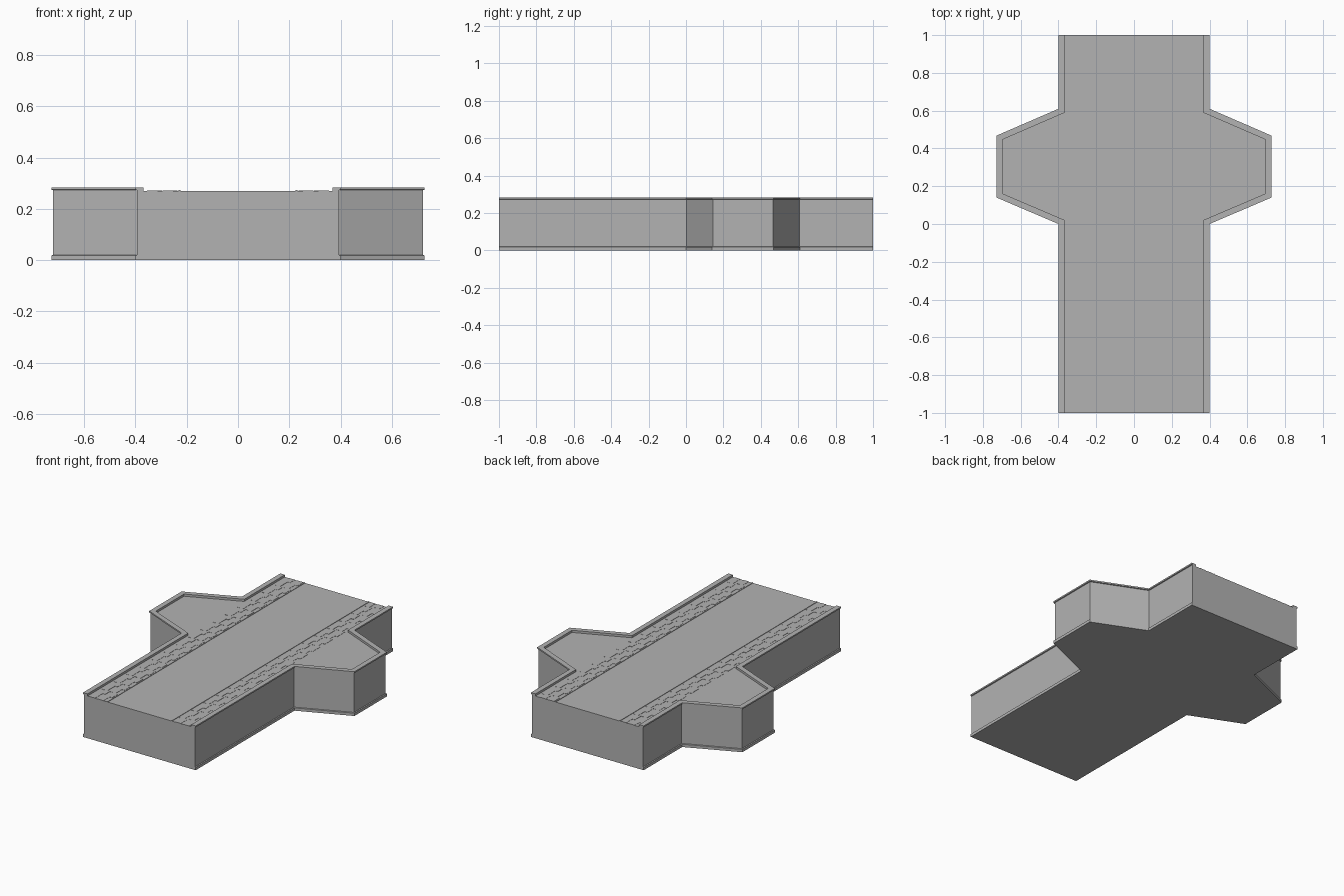
import bpy, bmesh
from mathutils import Vector

cube = bpy.data.objects.get("Cube")
if cube:
    bpy.data.objects.remove(cube)

stone = bpy.data.materials.new("stone grey")
stone.use_nodes = True
stone.diffuse_color = (0.45, 0.45, 0.45, 1)
stone.node_tree.nodes["Principled BSDF"].inputs["Base Color"].default_value = stone.diffuse_color

DECK = 0.27


def finish(bm, name):
    bmesh.ops.recalc_face_normals(bm, faces=bm.faces)
    mesh = bpy.data.meshes.new(name)
    bm.to_mesh(mesh)
    bm.free()
    mesh.materials.append(stone)
    obj = bpy.data.objects.new(name, mesh)
    bpy.context.collection.objects.link(obj)
    return obj


def add_block(bm, x0, x1, y0, y1, z0, z1):
    made = bmesh.ops.create_cube(bm, size=1)["verts"]
    for v in made:
        v.co = (x0 + (v.co.x + 0.5) * (x1 - x0),
                y0 + (v.co.y + 0.5) * (y1 - y0),
                z0 + (v.co.z + 0.5) * (z1 - z0))


# Plan of the left edge: straight road with one angled passing bay
path = [Vector(p) for p in [(0.4, -1), (0.4, 0), (0.728, 0.14),
                            (0.728, 0.468), (0.4, 0.61), (0.4, 1)]]

# Edge section as (inset, height): base flange, wall, overhanging lip, kerb
section = [(0, 0), (0, 0.018), (0.006, 0.02), (0.006, 0.273),
           (0, 0.275), (0, 0.284), (0.032, 0.284), (0.032, DECK)]


def inward(i):
    """Mitred inward direction at a path point."""
    normals = []
    for a, b in ((i - 1, i), (i, i + 1)):
        if a >= 0 and b < len(path):
            d = (path[b] - path[a]).normalized()
            normals.append(Vector((-d.y, d.x)))
    m = sum(normals, Vector((0, 0))).normalized()
    return m / m.dot(normals[0])


# Bridge body lofted along its length
bm = bmesh.new()
rings = []
for i, p in enumerate(path):
    half = [(p + inward(i) * d, z) for d, z in section]
    ring = [bm.verts.new((q.x, q.y, z)) for q, z in half]
    ring += [bm.verts.new((-q.x, q.y, z)) for q, z in reversed(half)]
    rings.append(ring)
for a, b in zip(rings, rings[1:]):
    for j in range(len(a)):
        k = (j + 1) % len(a)
        bm.faces.new((a[j], a[k], b[k], b[j]))
bm.faces.new(rings[0])
bm.faces.new(rings[-1])
finish(bm, "bridge_body")

# Narrow edging beside the roadway and staggered paving along both sides
count = 16
pitch = 2 / count
for side, name in ((1, "left"), (-1, "right")):
    bm = bmesh.new()
    add_block(bm, side * 0.224, side * 0.232, -1, 1, DECK - 0.01, DECK + 0.003)
    finish(bm, name + "_road_edging")

    bm = bmesh.new()
    for row, x in enumerate((0.265, 0.325)):
        for n in range(count):
            y = -1 + n * pitch
            split = y + pitch * (0.5 + 0.12 * row)
            for y0, y1, shift in ((y, split, 0.009), (split, y + pitch, -0.009)):
                add_block(bm, side * (x + shift - 0.02), side * (x + shift + 0.02),
                          y0, y1, DECK - 0.01, DECK + 0.0015)
    finish(bm, name + "_paving")
